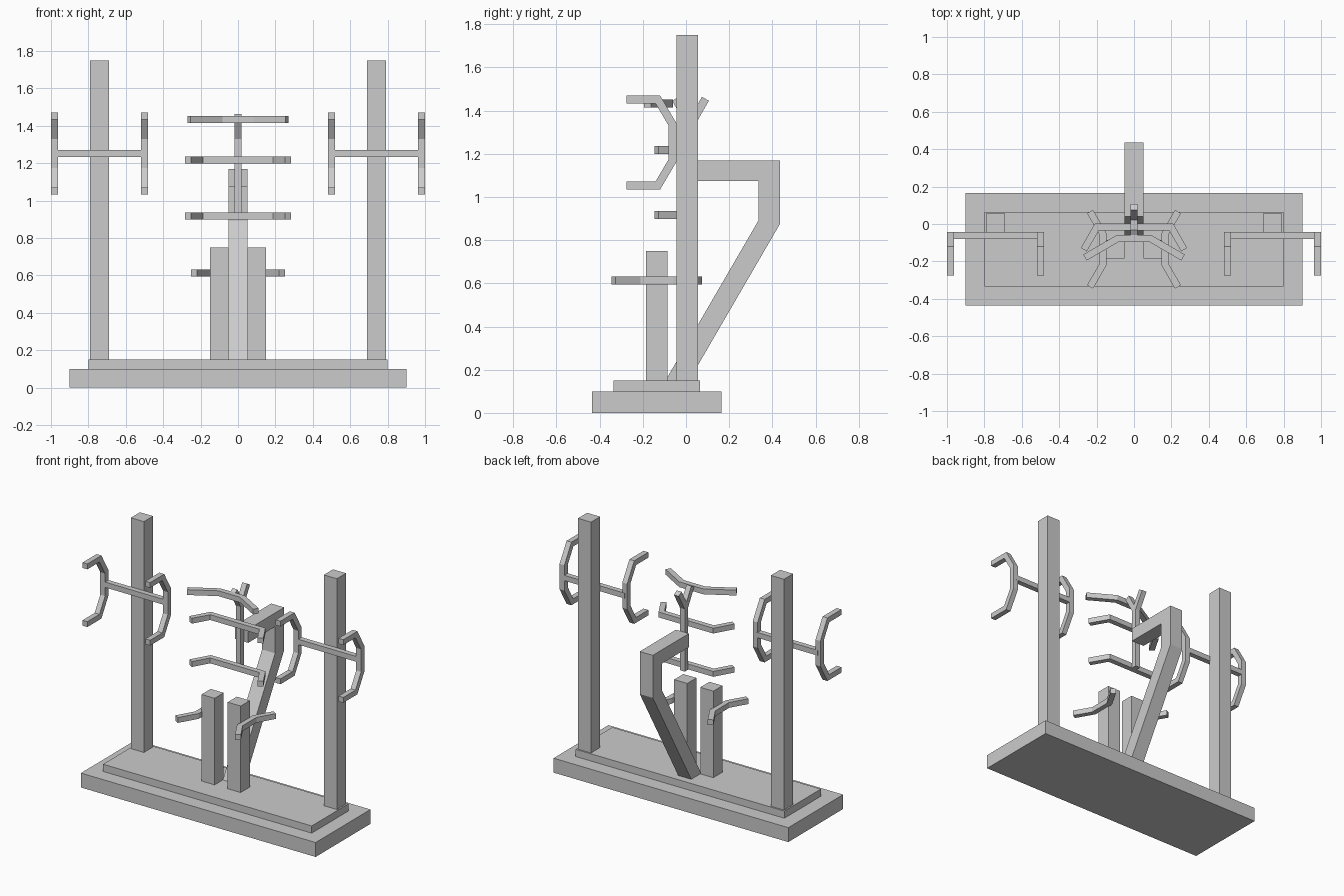
import bpy
import bmesh
from mathutils import Vector

cube = bpy.data.objects.get("Cube")
if cube:
    bpy.data.objects.remove(cube, do_unlink=True)

grey = bpy.data.materials.new("plain grey")
grey.use_nodes = True
GREY = (0.6, 0.6, 0.6, 1)
grey.diffuse_color = GREY
grey.node_tree.nodes["Principled BSDF"].inputs["Base Color"].default_value = GREY

ROD = 0.037  # thickness of all thin rods


def finish(name, bm):
    bmesh.ops.recalc_face_normals(bm, faces=bm.faces)
    mesh = bpy.data.meshes.new(name)
    bm.to_mesh(mesh)
    bm.free()
    mesh.materials.append(grey)
    obj = bpy.data.objects.new(name, mesh)
    bpy.context.scene.collection.objects.link(obj)


def box(name, x, y, z):
    """Box from (min, max) ranges."""
    bm = bmesh.new()
    bmesh.ops.create_cube(bm, size=1)
    for v in bm.verts:
        v.co = [r[0] if c < 0 else r[1] for c, r in zip(v.co, (x, y, z))]
    finish(name, bm)


def prism(name, outline, low, high, place):
    """Extrude a flat outline; place(a, b, depth) maps it into space."""
    bm = bmesh.new()
    ends = [[bm.verts.new(place(a, b, d)) for a, b in outline] for d in (low, high)]
    n = len(outline)
    for ring in ends:
        bm.faces.new(ring)
    for i in range(n):
        j = (i + 1) % n
        bm.faces.new((ends[0][i], ends[0][j], ends[1][j], ends[1][i]))
    finish(name, bm)


def rod(name, path, depth, place):
    """Square rod with mitred bends along a flat path."""
    pts = [Vector(p) for p in path]
    dirs = [(b - a).normalized() for a, b in zip(pts, pts[1:])]
    left, right = [], []
    for i, p in enumerate(pts):
        d0, d1 = dirs[max(i - 1, 0)], dirs[min(i, len(dirs) - 1)]
        t = (d0 + d1).normalized()
        offset = Vector((-t.y, t.x)) * (ROD / 2 / t.dot(d0))
        left.append(p + offset)
        right.append(p - offset)
    prism(name, left + right[::-1], depth - ROD / 2, depth + ROD / 2, place)


def in_side(a, b, d):
    return (d, a, b)


def in_plan(a, b, d):
    return (a, b, d)


def mirrored(points):
    """Complete a symmetric path from its +x half."""
    return [(-x, y) for x, y in reversed(points)] + points


# Stepped base
box("base_plate", (-0.9, 0.9), (-0.435, 0.165), (0, 0.1))
box("base_step", (-0.8, 0.8), (-0.335, 0.065), (0.1, 0.15))

# Bent support arm at the back
prism("support_arm", [(-0.095, 0.15), (0.335, 0.89), (0.335, 1.075), (0.04, 1.075),
                      (0.04, 1.17), (0.435, 1.17), (0.435, 0.875), (0.014, 0.15)],
      -0.05, 0.05, in_side)

# Central spine with a forked top
SPINE_Y = 0.021
box("spine", (-ROD / 2, ROD / 2), (SPINE_Y - ROD / 2, SPINE_Y + ROD / 2), (0.898, 1.335))
for name, s in (("front", -1), ("back", 1)):
    rod("spine_fork_" + name, [(SPINE_Y, 1.335), (SPINE_Y + s * 0.069, 1.455)], 0, in_side)

# Cross hooks carried by the spine
rod("top_cross_hook", mirrored([(0.088, -0.078), (0.262, -0.179)]), 1.434, in_plan)
for name, z in (("middle", 1.217), ("lower", 0.917)):
    rod(name + "_cross_hook", mirrored([(0.199, -0.017), (0.268, -0.137)]), z, in_plan)

# Left and right sides
for side, s in (("left", 1), ("right", -1)):
    def span(a, b):
        return tuple(sorted((s * a, s * b)))

    box("tall_post_" + side, span(0.69, 0.79), (-0.045, 0.055), (0.15, 1.75))
    box("short_post_" + side, span(0.05, 0.15), (-0.185, -0.085), (0.15, 0.75))
    rod("short_post_hook_" + side,
        [(s * 0.235, -0.336), (s * 0.165, -0.215), (s * 0.165, -0.055), (s * 0.235, 0.066)],
        0.614, in_plan)

    # Rack: cross bar with a curved bracket at each end
    box("rack_bar_" + side, span(0.5, 0.98), (-0.08, -0.043), (1.234, 1.271))
    for end, x in (("inner", 0.5), ("outer", 0.9815)):
        half = [(-0.062, 0.083), (-0.131, 0.2), (-0.275, 0.2)]
        path = [(y, 1.2525 - h) for y, h in reversed(half)]
        path += [(y, 1.2525 + h) for y, h in half]
        rod("rack_bracket_" + end + "_" + side, path, s * x, in_side)
